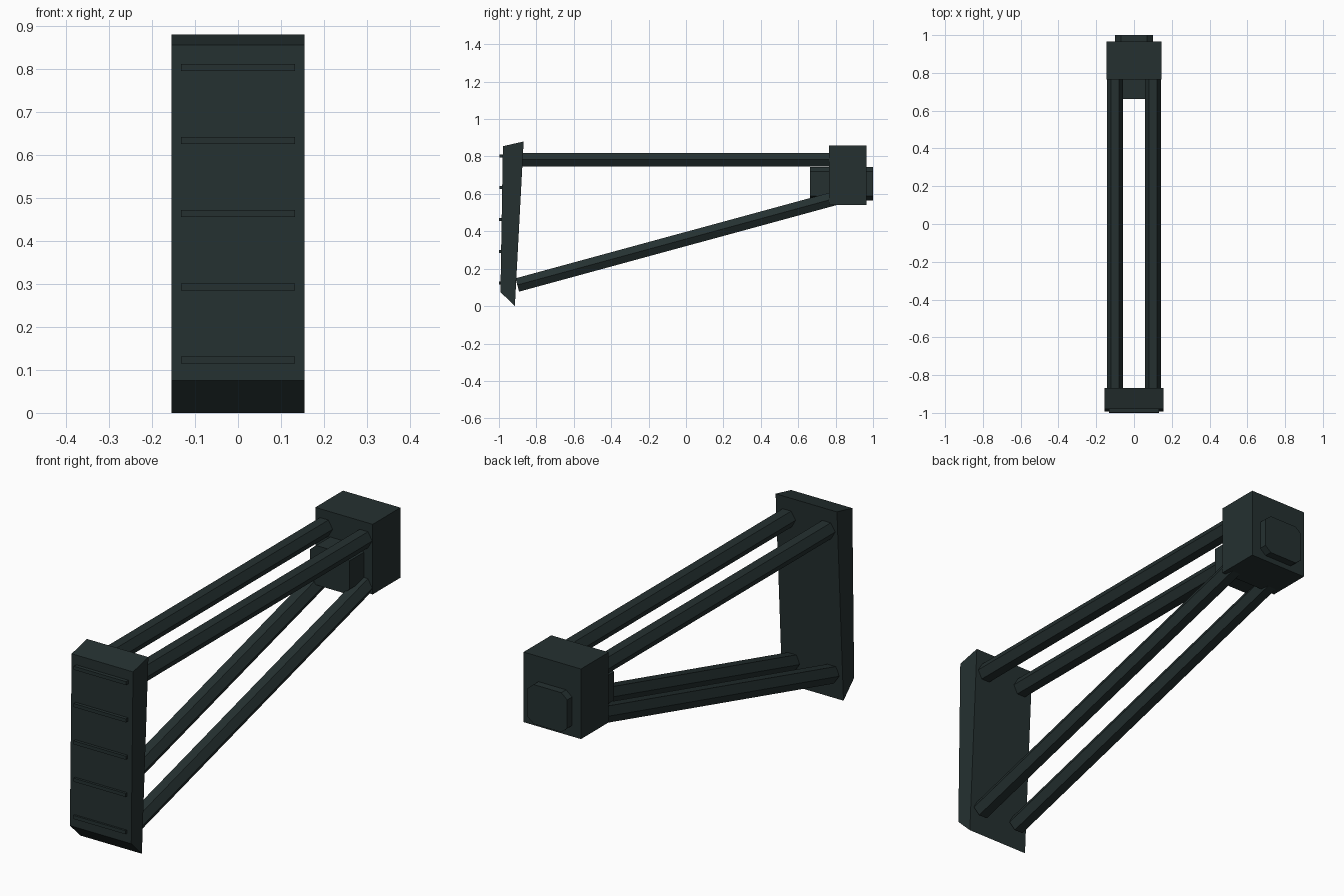
import bpy
import math
from mathutils import Vector

if "Cube" in bpy.data.objects:
    bpy.data.objects.remove(bpy.data.objects["Cube"])

dark = bpy.data.materials.new("dark_slate")
dark.diffuse_color = (0.018, 0.030, 0.030, 1)
dark.use_nodes = True
dark.node_tree.nodes["Principled BSDF"].inputs["Base Color"].default_value = dark.diffuse_color


def extrude(name, ring_a, ring_b):
    """Closed solid between two matching rings of points."""
    n = len(ring_a)
    faces = [tuple(reversed(range(n))), tuple(range(n, 2 * n))]
    faces += [(i, (i + 1) % n, n + (i + 1) % n, n + i) for i in range(n)]
    mesh = bpy.data.meshes.new(name)
    mesh.from_pydata([tuple(p) for p in ring_a + ring_b], [], faces)
    mesh.materials.append(dark)
    obj = bpy.data.objects.new(name, mesh)
    bpy.context.collection.objects.link(obj)
    # consistent outward normals
    import bmesh
    bm = bmesh.new()
    bm.from_mesh(mesh)
    bmesh.ops.recalc_face_normals(bm, faces=bm.faces)
    bm.to_mesh(mesh)
    bm.free()
    return obj


def side_profile(name, half_width, yz):
    """Profile in the side plane, extruded across x."""
    return extrude(name, [(-half_width, y, z) for y, z in yz],
                   [(half_width, y, z) for y, z in yz])


def box(name, half_width, y0, y1, z0, z1):
    return side_profile(name, half_width, [(y0, z0), (y1, z0), (y1, z1), (y0, z1)])


def hex_rod(name, x, start, end, r=0.0425):
    """Six-sided rod lying in the side plane, corners pointing sideways."""
    a, b = Vector((x, *start)), Vector((x, *end))
    u = Vector((1, 0, 0))
    v = u.cross((b - a).normalized())
    offs = [u * r * math.cos(i * math.pi / 3) + v * r * math.sin(i * math.pi / 3)
            for i in range(6)]
    return extrude(name, [a + o for o in offs], [b + o for o in offs])


# Slanted end plate
side_profile("end_plate", 0.155,
             [(-0.992, 0.075), (-0.915, 0.0), (-0.868, 0.88), (-0.979, 0.855)])

# Grip ribs on the front of the plate
for i in range(5):
    z = 0.123 + 0.17 * i
    box(f"grip_rib_{i + 1}", 0.132, -1.0 + 0.003 * i / 4, -0.97, z - 0.008, z + 0.008)

# Paired straight and sloping rods
for side, x in (("left", -0.1), ("right", 0.1)):
    hex_rod(f"upper_rod_{side}", x, (-0.885, 0.783), (0.83, 0.783))
    hex_rod(f"lower_rod_{side}", x, (-0.902, 0.113), (0.83, 0.585))

# Joining block
box("joining_block", 0.145, 0.765, 0.965, 0.54, 0.86)

# Chamfered core running through the block
w, h, cx, cz, zc = 0.1, 0.09, 0.03, 0.025, 0.655
ring = [(w - cx, -h), (w, -h + cz), (w, h - cz), (w - cx, h),
        (cx - w, h), (-w, h - cz), (-w, -h + cz), (cx - w, -h)]
extrude("core", [(x, 0.663, zc + z) for x, z in ring],
        [(x, 1.0, zc + z) for x, z in ring])
